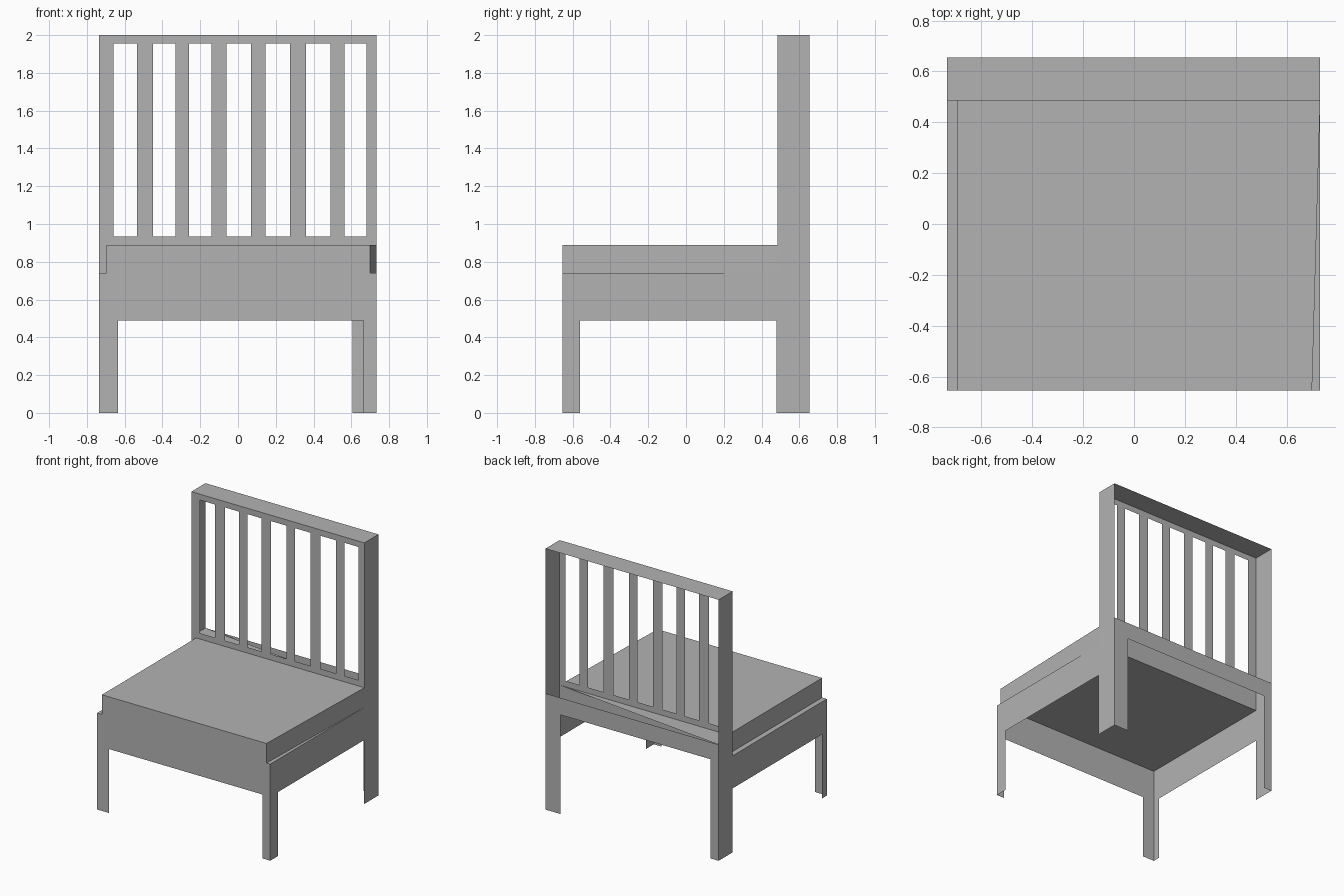
import bpy, bmesh
from mathutils import Vector

if "Cube" in bpy.data.objects:
    bpy.data.objects.remove(bpy.data.objects["Cube"])

X0, X1 = -0.735, 0.732          # left and right sides
YF, YM, YB = -0.655, 0.485, 0.655  # front, back-rest front, rear
RAIL, LEDGE, SEAT, TOP = 0.49, 0.74, 0.89, 2.0

grey = bpy.data.materials.new("warm_grey")
grey.diffuse_color = (0.45, 0.45, 0.45, 1)
grey.use_nodes = True
grey.node_tree.nodes["Principled BSDF"].inputs["Base Color"].default_value = grey.diffuse_color


def sheet(name, outlines, facing):
    """Thin panel object made of flat outlines, all turned towards 'facing'."""
    bm = bmesh.new()
    for pts in outlines:
        f = bm.faces.new([bm.verts.new(p) for p in pts])
        f.normal_update()
        if f.normal.dot(Vector(facing)) < 0:
            f.normal_flip()
    bmesh.ops.remove_doubles(bm, verts=bm.verts, dist=1e-5)
    me = bpy.data.meshes.new(name)
    bm.to_mesh(me)
    bm.free()
    me.materials.append(grey)
    bpy.context.collection.objects.link(bpy.data.objects.new(name, me))


def on_y(y, pts):
    return [(x, y, z) for x, z in pts]


def on_x(x, pts):
    return [(x, y, z) for y, z in pts]


def on_z(z, pts):
    return [(x, y, z) for x, y in pts]


def rect(a0, b0, a1, b1):
    return [(a0, b0), (a1, b0), (a1, b1), (a0, b1)]


# Front panel with both front legs and the raised seat edge
sheet("front_panel", [on_y(YF, [
    (X0, 0), (-0.635, 0), (-0.635, RAIL), (0.665, RAIL), (0.665, 0), (X1, 0),
    (X1, LEDGE), (0.70, LEDGE), (0.70, SEAT), (-0.695, SEAT), (-0.695, LEDGE), (X0, LEDGE)])],
    (0, -1, 0))

# Side panels: front leg, side rail, and tall rear post in one outline
for name, x, leg, rear, d in (("left_side", X0, -0.595, 0.485, -1), ("right_side", X1, -0.56, 0.478, 1)):
    sheet(name, [on_x(x, [
        (YF, 0), (leg, 0), (leg, RAIL), (rear, RAIL), (rear, 0), (YB, 0),
        (YB, TOP), (YM, TOP), (YM, LEDGE), (YF, LEDGE)])], (d, 0, 0))

# Rear panel with both rear legs
sheet("rear_panel", [on_y(YB, [
    (X0, 0), (-0.665, 0), (-0.665, 0.76), (0.605, 0.76), (0.605, 0), (X1, 0),
    (X1, SEAT), (X0, SEAT)])], (0, 1, 0))

# Seat cushion: top and its two sides, the right one slightly slanted
sheet("seat_top", [on_z(SEAT, [(-0.695, YF), (0.70, YF), (X1, YM), (-0.695, YM)])], (0, 0, 1))
sheet("seat_left_edge", [on_x(-0.695, rect(YF, LEDGE, YM, SEAT))], (-1, 0, 0))
sheet("seat_right_edge", [[(0.70, YF, LEDGE), (X1, YM, LEDGE), (X1, YM, SEAT), (0.70, YF, SEAT)]], (1, 0, 0))

# Seat board, whose rim shows as the side ledges
sheet("seat_board", [on_z(LEDGE, rect(X0, YF, X1, YM))], (0, 0, 1))

# Back rest: rails and upright slats around seven openings
LOW, HIGH = 0.935, 1.955
slats = [(X0, -0.66), (-0.535, -0.45), (-0.33, -0.26), (-0.14, -0.06),
         (0.07, 0.145), (0.275, 0.36), (0.49, 0.565), (0.68, X1)]
pieces = [rect(X0, LEDGE, X1, LOW), rect(X0, HIGH, X1, TOP)]
pieces += [rect(a, LOW, b, HIGH) for a, b in slats]
sheet("back_rest", [on_y(YM, p) for p in pieces], (0, -1, 0))
sheet("back_rest_cap", [on_z(TOP, rect(X0, YM, X1, YB))], (0, 0, 1))

# Corner shelf behind the back rest
sheet("rear_shelf", [on_z(SEAT, [(X1, YM), (X0, YB), (X0, YM)])], (0, 0, 1))
